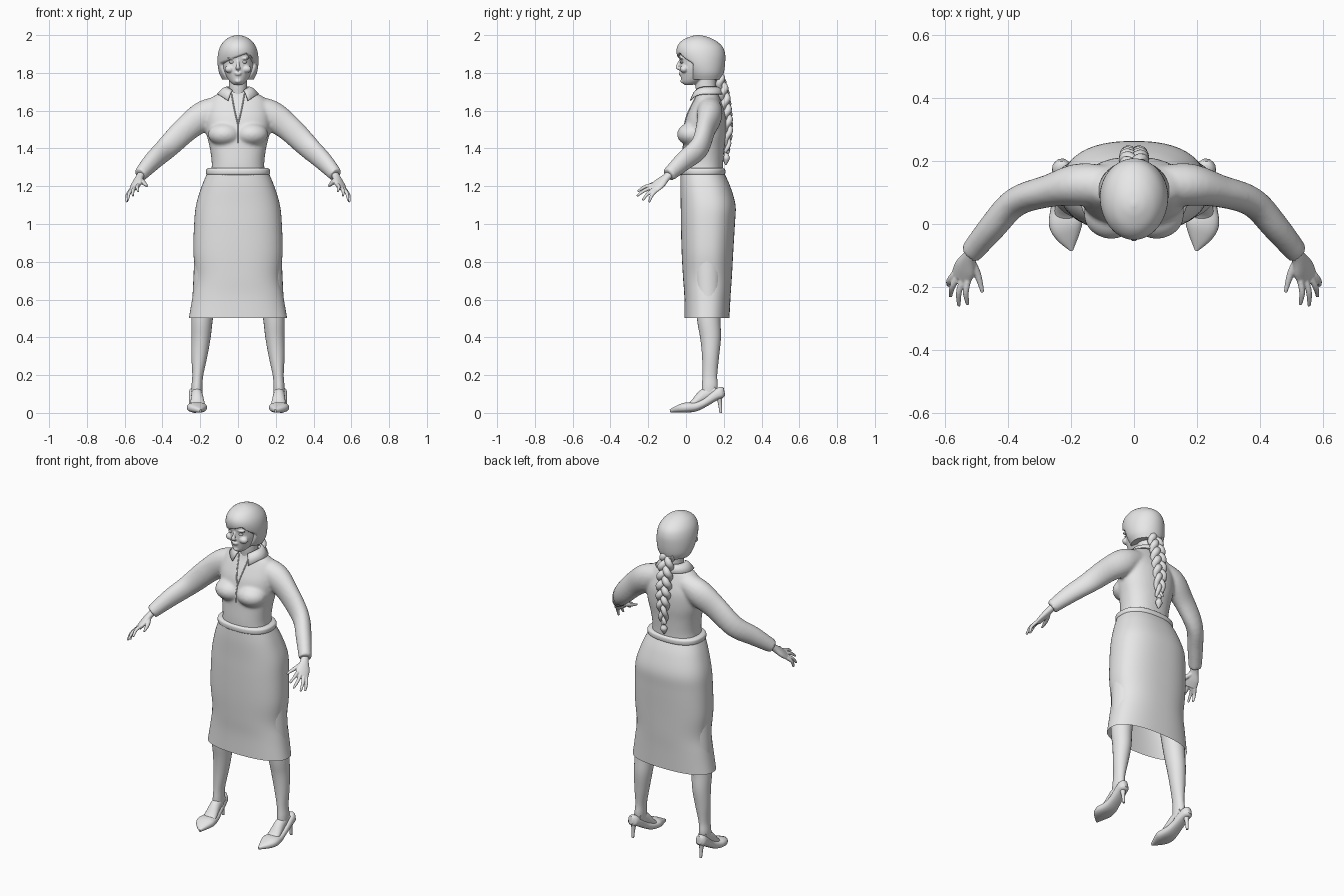
import bpy, bmesh, math
from mathutils import Vector, Matrix

if "Cube" in bpy.data.objects:
    bpy.data.objects.remove(bpy.data.objects["Cube"], do_unlink=True)

grey = bpy.data.materials.new("light_grey")
grey.use_nodes = True
grey.diffuse_color = (0.8, 0.8, 0.8, 1)
grey.node_tree.nodes["Principled BSDF"].inputs["Base Color"].default_value = (0.8, 0.8, 0.8, 1)


def spline(keys, steps):
    """Smooth rows of numbers through the key rows."""
    rows = []
    last = len(keys) - 1
    for i in range(last):
        quad = [keys[max(i - 1, 0)], keys[i], keys[i + 1], keys[min(i + 2, last)]]
        for k in range(steps):
            t = k / steps
            rows.append(tuple(
                b + t * (c - a) / 2 + t * t * (a - 2.5 * b + 2 * c - d / 2)
                + t ** 3 * (1.5 * (b - c) + (d - a) / 2) for a, b, c, d in zip(*quad)))
    rows.append(tuple(keys[-1]))
    return rows


def oval(n, p):
    """Points of a unit superellipse."""
    for i in range(n):
        c, s = math.cos(math.tau * i / n), math.sin(math.tau * i / n)
        yield (math.copysign(abs(c) ** (2 / p), c), math.copysign(abs(s) ** (2 / p), s))


def loft(bm, rings, caps=True):
    rings = [[bm.verts.new(p) for p in ring] for ring in rings]
    n = len(rings[0])
    faces = [bm.faces.new((a[i], a[(i + 1) % n], b[(i + 1) % n], b[i]))
             for a, b in zip(rings, rings[1:]) for i in range(n)]
    if caps:
        faces += [bm.faces.new(rings[0][::-1]), bm.faces.new(rings[-1])]
    bmesh.ops.recalc_face_normals(bm, faces=faces)


def tower(bm, keys, p=2, n=40, steps=5, caps=True):
    """Upright form from rows of height, half width, front y, back y."""
    loft(bm, [[(w * c, (f + b) / 2 + (b - f) / 2 * s, z) for c, s in oval(n, p)]
              for z, w, f, b in spline(keys, steps)], caps)


def tube(bm, keys, ref=(0, 0, 1), side=1, p=2, n=20, steps=5):
    """Limb from rows of x, y, z and two radii; side mirrors it."""
    rows = spline([(k[0] * side, *k[1:]) for k in keys], steps)
    ref = Vector((ref[0] * side, ref[1], ref[2]))
    rings = []
    for i, row in enumerate(rows):
        t = Vector(rows[min(i + 1, len(rows) - 1)][:3]) - Vector(rows[max(i - 1, 0)][:3])
        u = t.cross(ref).normalized()
        v = u.cross(t).normalized()
        rings.append([Vector(row[:3]) + u * c * row[3] + v * s * row[4] for c, s in oval(n, p)])
    loft(bm, rings)


def ball(bm, centre, size):
    bmesh.ops.create_uvsphere(bm, u_segments=20, v_segments=12, radius=1,
                              matrix=Matrix.Translation(centre) @ Matrix.Diagonal((*size, 1)))


def finish(bm, name, voxel=0, relax=4):
    mesh = bpy.data.meshes.new(name)
    bm.to_mesh(mesh)
    bm.free()
    mesh.materials.append(grey)
    ob = bpy.data.objects.new(name, mesh)
    bpy.context.collection.objects.link(ob)
    bpy.ops.object.select_all(action='DESELECT')
    ob.select_set(True)
    bpy.context.view_layer.objects.active = ob
    bpy.ops.object.shade_smooth_by_angle(angle=math.radians(50))
    if voxel:
        m = ob.modifiers.new("blend", 'REMESH')
        m.mode, m.voxel_size, m.use_smooth_shade = 'VOXEL', voxel, True
        m = ob.modifiers.new("relax", 'SMOOTH')
        m.factor, m.iterations = 0.5, relax
    return ob


# Blouse: torso, bust and sleeves blended together
bm = bmesh.new()
tower(bm, [(1.25, .145, -.02, .195), (1.32, .139, -.022, .197), (1.40, .149, -.018, .203),
           (1.48, .167, -.014, .212), (1.56, .172, 0, .212), (1.62, .162, .025, .197),
           (1.67, .138, .05, .178), (1.705, .07, .06, .165)], p=2.3)
for s in (1, -1):
    ball(bm, (.072 * s, .03, 1.475), (.088, .078, .062))
    tube(bm, [(.06, .12, 1.635, .06, .05), (.17, .125, 1.58, .068, .078),
              (.27, .105, 1.507, .052, .07), (.375, .07, 1.405, .047, .062),
              (.45, -.01, 1.335, .044, .053), (.518, -.092, 1.26, .036, .038)], side=s)
blouse = finish(bm, "blouse", .009, 6)

# Neckline and front seam laid on the blouse
bpy.context.view_layer.update()
solid = blouse.evaluated_get(bpy.context.evaluated_depsgraph_get())


def seam(bm, keys):
    path = []
    for x, z in spline(keys, 6):
        hit, spot, _, _ = solid.ray_cast(Vector((x, -1, z)), Vector((0, 1, 0)))
        path.append((x, spot.y if hit else .05, z, .003, .004))
    tube(bm, path, ref=(0, 1, 0), n=8, steps=1)


bm = bmesh.new()
for s in (1, -1):
    seam(bm, [(.034 * s, 1.69), (.02 * s, 1.61), (.001 * s, 1.53)])
seam(bm, [(0, 1.53), (0, 1.48), (0, 1.43)])
finish(bm, "blouse_seams")

# Collar folded round the neck, dropping to points in front
bm = bmesh.new()
rows = []
for i in range(33):
    a = (i / 16 - 1) * .84 * math.pi
    x, y, front = math.sin(a), math.cos(a), max(0, -math.cos(a))
    drop = front ** 3
    rows.append([bm.verts.new(p) for p in (
        (.060 * x, .108 + .060 * y, 1.722 - .025 * drop),
        (.078 * x, .108 + .074 * y, 1.715 - .035 * drop),
        (.108 * x, .106 + .092 * y, 1.685 - .05 * drop))])
for a, b in zip(rows, rows[1:]):
    for k in (0, 1):
        bm.faces.new((a[k], a[k + 1], b[k + 1], b[k]))
collar = finish(bm, "collar")
collar.modifiers.new("cloth", 'SOLIDIFY').thickness = .006

# Waistband and skirt
bm = bmesh.new()
tower(bm, [(1.257, .158, -.022, .198), (1.264, .168, -.032, .207), (1.277, .170, -.034, .209),
           (1.289, .168, -.032, .207), (1.296, .157, -.022, .198)], p=2.4, n=56, steps=3)
finish(bm, "waistband")
bm = bmesh.new()
tower(bm, [(1.268, .164, -.028, .203), (1.2, .192, -.03, .234), (1.1, .222, -.028, .262),
           (1.0, .232, -.027, .259), (.85, .236, -.023, .25), (.72, .225, -.016, .243),
           (.62, .240, -.009, .236), (.502, .26, -.008, .23)], p=2.4, n=64, caps=False)
finish(bm, "skirt")

# Head with neck and face
bm = bmesh.new()
tower(bm, [(1.735, .018, -.006, .03), (1.75, .04, -.021, .08), (1.78, .061, -.028, .13),
           (1.82, .079, -.033, .17), (1.86, .086, -.033, .19), (1.9, .088, -.038, .195),
           (1.94, .078, -.03, .18), (1.975, .04, .02, .12)])
tower(bm, [(1.6, .06, .06, .165), (1.68, .05, .056, .16), (1.74, .048, .05, .158),
           (1.8, .05, .06, .16)])
tube(bm, [(0, -.03, 1.868, .006, .006), (0, -.04, 1.845, .008, .009), (0, -.045, 1.828, .013, .01),
          (0, -.032, 1.82, .012, .006)], ref=(0, 1, 0))
ball(bm, (0, -.031, 1.799), (.019, .009, .005))
ball(bm, (0, -.029, 1.791), (.016, .009, .005))
ball(bm, (0, -.018, 1.757), (.018, .012, .012))
for s in (1, -1):
    ball(bm, (.036 * s, -.024, 1.877), (.026, .012, .006))
    ball(bm, (.045 * s, -.01, 1.82), (.026, .022, .02))
finish(bm, "head", .004, 4)

bm = bmesh.new()
for s in (1, -1):
    ball(bm, (.034 * s, -.021, 1.857), (.014, .011, .007))
finish(bm, "eyes")

# Hair cap, sunk behind the face below a sideswept fringe
bm = bmesh.new()
tower(bm, [(1.765, .083, .02, .188), (1.80, .1, 0, .2), (1.85, .108, -.03, .207),
           (1.9, .106, -.049, .207), (1.94, .094, -.046, .192), (1.972, .07, -.02, .155),
           (1.992, .038, .022, .11), (2.0, .006, .055, .07)], n=96, steps=8)
for v in bm.verts:
    fringe = min(1.888 + .38 * v.co.x, 1.905 - 1.1 * (v.co.x - .05))
    sink = min(max((fringe - v.co.z) / .012, 0), 1) * min(max((.038 - v.co.y) / .014, 0), 1)
    v.co = v.co.lerp(Vector((0, .08, v.co.z)), .27 * sink)
finish(bm, "hair")

# Three-strand braid with a tied tuft
bm = bmesh.new()
spine = spline([(.172, 1.785, 1), (.198, 1.7, 1.05), (.212, 1.6, 1.05), (.222, 1.5, .9),
                (.216, 1.385, .55)], 14)
for k in range(3):
    path = []
    for i, (y, z, size) in enumerate(spine):
        a = math.tau * (2.4 * i / len(spine) + k / 3)
        path.append((.026 * size * math.sin(a), y + .013 * size * math.sin(2 * a), z,
                     .02 * size, .018 * size))
    tube(bm, path, ref=(0, 1, 0), n=12, steps=1)
finish(bm, "braid")
bm = bmesh.new()
tube(bm, [(0, .215, 1.395, .012, .012), (0, .215, 1.38, .015, .015), (0, .214, 1.372, .010, .010),
          (0, .214, 1.35, .021, .018), (0, .212, 1.33, .014, .012), (0, .210, 1.312, .003, .003)],
     ref=(0, 1, 0), n=12)
finish(bm, "braid_tuft")

for s, label in ((1, "left"), (-1, "right")):
    # Hand: palm, four fingers and a thumb blended together
    bm = bmesh.new()
    tube(bm, [(.505, -.075, 1.272, .023, .02), (.522, -.105, 1.246, .024, .019),
              (.537, -.14, 1.214, .038, .018), (.55, -.172, 1.187, .038, .013)],
         ref=(.65, -.33, .75), side=s)
    palm, across = Vector((.549, -.165, 1.192)), Vector((.79, .21, -.58))
    for off, tip in ((-.029, (.528, -.256, 1.172)), (-.009, (.556, -.26, 1.148)),
                     (.010, (.583, -.23, 1.125)), (.028, (.589, -.195, 1.115))):
        base, tip = palm + across * off, Vector(tip)
        mid = base.lerp(tip, .5) + Vector((.007, -.004, .006))
        tube(bm, [(*base, .0105, .0105), (*mid, .0095, .0095), (*tip, .006, .006)],
             side=s, n=10)
    tube(bm, [(.52, -.115, 1.236, .014, .014), (.497, -.16, 1.216, .012, .012),
              (.481, -.217, 1.2, .006, .006)], side=s, n=10)
    finish(bm, label + "_hand", .0035, 2)

    # Leg and foot
    bm = bmesh.new()
    tube(bm, [(.15, .11, .9, .078, .085), (.175, .115, .65, .064, .07), (.19, .12, .5, .057, .062),
              (.196, .13, .4, .051, .055), (.205, .13, .3, .042, .045), (.213, .126, .2, .029, .039),
              (.217, .126, .14, .029, .042), (.217, .12, .085, .027, .038)],
         ref=(0, 1, 0), side=s, n=24)
    tube(bm, [(.219, .16, .12, .025, .03), (.217, .1, .095, .03, .035), (.214, .04, .05, .038, .02),
              (.212, .01, .035, .035, .014)], side=s)
    finish(bm, label + "_leg")

    # Pointed court shoe
    bm = bmesh.new()
    tube(bm, [(.23, .203, .113, .014, .022), (.229, .185, .108, .03, .03), (.225, .15, .088, .035, .026),
              (.221, .1, .054, .038, .022), (.218, .05, .033, .047, .025), (.217, .0, .028, .053, .027),
              (.21, -.04, .021, .038, .02), (.198, -.084, .011, .005, .008)], side=s, p=2.5, n=24)
    finish(bm, label + "_shoe")

    # Slim heel
    bm = bmesh.new()
    tube(bm, [(.229, .172, .1, .025, .024), (.229, .179, .06, .012, .012), (.229, .184, 0, .007, .007)],
         ref=(0, 1, 0), side=s, n=12)
    finish(bm, label + "_heel")
